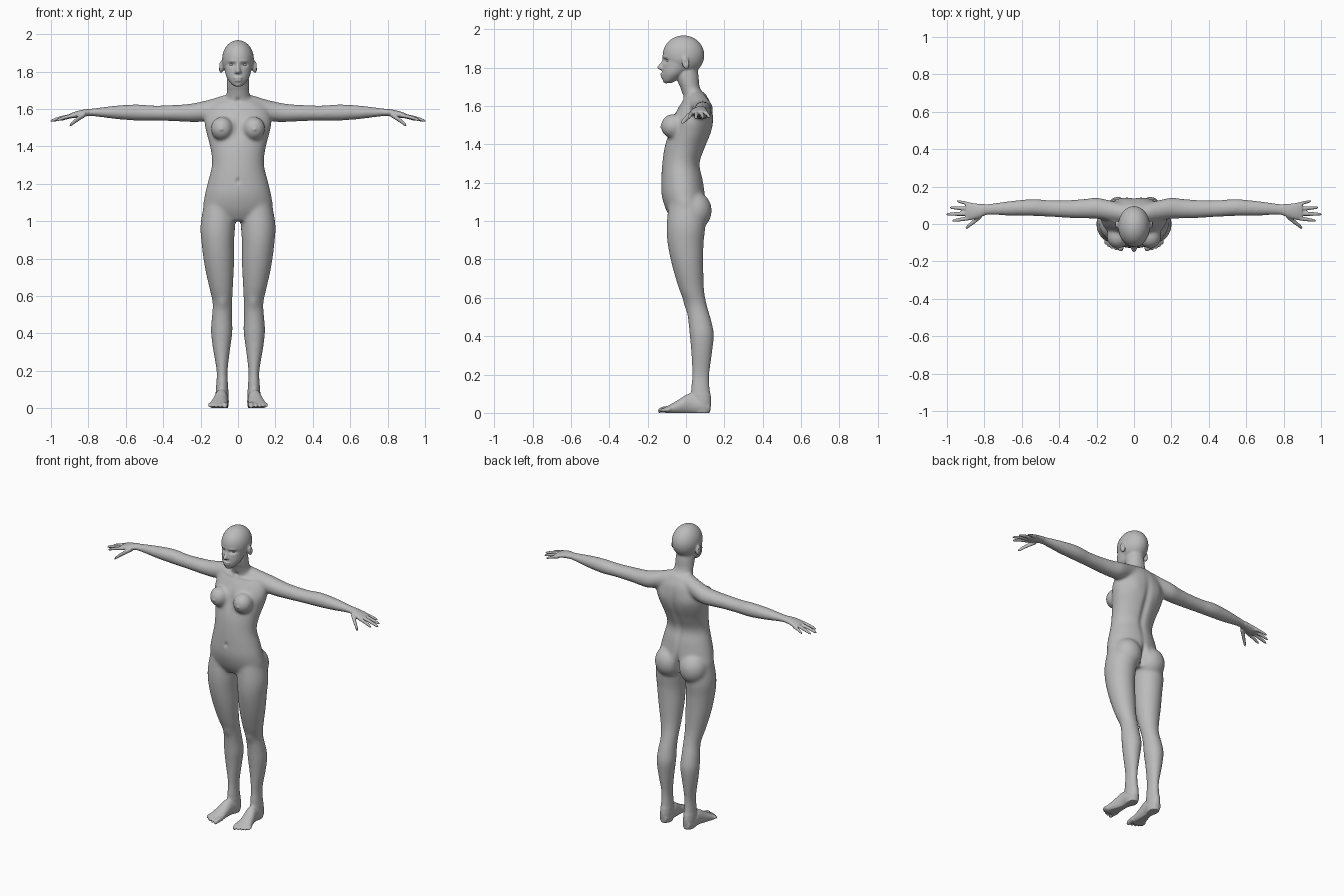
import bpy
import bmesh
import math
from mathutils import Matrix, Vector

SECTION_SIDES = 28
SUBSTEPS = 5
VOXEL = 0.0045

default_cube = bpy.data.objects.get("Cube")
if default_cube:
    bpy.data.objects.remove(default_cube, do_unlink=True)

clay = bpy.data.materials.new("clay_grey")
clay.use_nodes = True
clay.diffuse_color = (0.5, 0.5, 0.5, 1)
clay.node_tree.nodes["Principled BSDF"].inputs["Base Color"].default_value = clay.diffuse_color


def smooth_rows(rows):
    """Catmull-Rom interpolation through section rows."""
    result = []
    last = len(rows) - 1
    for i in range(last):
        before, start, end, after = (rows[max(i - 1, 0)], rows[i],
                                     rows[i + 1], rows[min(i + 2, last)])
        for step in range(SUBSTEPS):
            t = step / SUBSTEPS
            result.append([
                b + t * ((c - a) + t * ((2 * a - 5 * b + 4 * c - d)
                                        + t * (3 * b - a - 3 * c + d))) / 2
                for a, b, c, d in zip(before, start, end, after)])
    return result + [list(rows[-1])]


def loft(bm, axis, rows, side=1):
    """Skin of ellipses; each row is x, y, z and two radii across the axis."""
    across = [i for i in range(3) if i != "XYZ".index(axis)]
    rings = []
    for row in smooth_rows(rows):
        ring = []
        for k in range(SECTION_SIDES):
            angle = math.tau * k / SECTION_SIDES
            point = Vector(row[:3])
            point[across[0]] += row[3] * math.cos(angle)
            point[across[1]] += row[4] * math.sin(angle)
            point.x *= side
            ring.append(bm.verts.new(point))
        rings.append(ring)
    for low, high in zip(rings, rings[1:]):
        for k in range(SECTION_SIDES):
            n = (k + 1) % SECTION_SIDES
            bm.faces.new((low[k], low[n], high[n], high[k]))
    bm.faces.new(rings[0][::-1])
    bm.faces.new(rings[-1])


def ellipsoid(bm, centre, radii, side=1, tilt=0):
    x, y, z = centre
    matrix = (Matrix.Translation((x * side, y, z)) @ Matrix.Rotation(tilt, 4, "X")
              @ Matrix.Diagonal((*radii, 1)))
    bmesh.ops.create_uvsphere(bm, u_segments=28, v_segments=18, radius=1, matrix=matrix)


def digit(bm, axis, base, tip, radius, side, arch=0.004):
    """A finger or toe, slightly arched with a rounded end."""
    base, tip = Vector(base), Vector(tip)
    rows = []
    for t, thick in ((0, 1.05), (0.4, 1), (0.75, 0.88), (0.93, 0.7), (1, 0.3)):
        point = base.lerp(tip, t)
        point.z += arch * math.sin(math.pi * t)
        rows.append((*point, radius * thick, radius * thick))
    loft(bm, axis, rows, side)


def make_object(name, bm):
    mesh = bpy.data.meshes.new(name)
    bmesh.ops.recalc_face_normals(bm, faces=bm.faces)
    bm.to_mesh(mesh)
    bm.free()
    mesh.materials.append(clay)
    obj = bpy.data.objects.new(name, mesh)
    bpy.context.collection.objects.link(obj)
    return obj


body = bmesh.new()

# Torso and neck
loft(body, "Z", [
    (0, 0, 1.0, .11, .07), (0, 0, 1.06, .183, .105), (0, -.014, 1.14, .178, .114),
    (0, -.02, 1.22, .159, .109), (0, -.025, 1.3, .14, .099), (0, -.006, 1.38, .146, .107),
    (0, .02, 1.46, .166, .112), (0, .035, 1.53, .18, .108), (0, .05, 1.6, .16, .085),
    (0, .055, 1.64, .12, .062), (0, .055, 1.67, .07, .045)])
loft(body, "Z", [
    (0, .055, 1.6, .08, .065), (0, .042, 1.65, .067, .058), (0, .02, 1.7, .06, .052),
    (0, .006, 1.76, .058, .06), (0, 0, 1.82, .05, .055)])

# Cranium, jaw, nose and lips
ellipsoid(body, (0, -.013, 1.865), (.086, .11, .104))
loft(body, "Z", [
    (0, -.092, 1.721, .02, .018), (0, -.084, 1.735, .037, .037), (0, -.062, 1.77, .061, .064),
    (0, -.036, 1.82, .074, .086), (0, -.02, 1.87, .08, .1)])
loft(body, "Z", [
    (0, -.112, 1.85, .009, .01), (0, -.119, 1.825, .01, .014),
    (0, -.131, 1.802, .014, .02), (0, -.124, 1.789, .014, .014)])
ellipsoid(body, (0, -.121, 1.766), (.026, .014, .0065))
ellipsoid(body, (0, -.119, 1.752), (.022, .014, .007))
ellipsoid(body, (0, -.103, 1.732), (.02, .018, .014))

for side in (1, -1):
    # Ear, nostril, breast and buttock
    ellipsoid(body, (.09, -.002, 1.825), (.014, .019, .033), side, 0.2)
    ellipsoid(body, (.012, -.121, 1.797), (.009, .012, .008), side)
    ellipsoid(body, (.086, -.069, 1.495), (.06, .063, .064), side)
    ellipsoid(body, (.09, .045, 1.055), (.09, .09, .1), side)

    # Shoulder, arm and palm
    loft(body, "X", [
        (0, .05, 1.625, .05, .055), (.07, .06, 1.62, .052, .055), (.13, .072, 1.602, .055, .055),
        (.2, .084, 1.585, .057, .054), (.26, .082, 1.579, .053, .049),
        (.34, .08, 1.578, .049, .044), (.45, .083, 1.578, .045, .041),
        (.54, .088, 1.581, .046, .044), (.65, .084, 1.582, .041, .037),
        (.78, .078, 1.582, .031, .021), (.83, .07, 1.577, .038, .019),
        (.87, .068, 1.569, .046, .017), (.9, .07, 1.563, .045, .012)], side)

    # Fingers and thumb
    for y, z, tip, radius in ((.032, 1.566, (.973, .017, 1.538), .0105),
                              (.056, 1.566, (1.004, .052, 1.535), .011),
                              (.081, 1.564, (.986, .088, 1.537), .0105),
                              (.104, 1.562, (.948, .123, 1.54), .0095)):
        digit(body, "X", (.87, y, z), tip, radius, side)
    digit(body, "X", (.815, .045, 1.572), (.9, -.022, 1.511), .014, side)

    # Leg
    loft(body, "Z", [
        (.1, 0, 1.1, .08, .09), (.108, 0, .98, .093, .101), (.108, -.002, .88, .087, .094),
        (.1, .01, .76, .079, .081), (.09, .03, .64, .063, .065), (.083, .054, .56, .053, .056),
        (.086, .072, .48, .055, .061), (.087, .082, .41, .058, .064),
        (.088, .082, .32, .047, .056), (.085, .077, .2, .03, .046),
        (.085, .075, .13, .032, .05), (.085, .08, .06, .035, .052), (.084, .08, 0, .032, .045)],
        side)

    # Foot and toes
    loft(body, "Y", [
        (.085, .125, .03, .024, .028), (.085, .08, .035, .036, .045), (.089, .02, .047, .036, .054),
        (.098, -.04, .03, .043, .038), (.104, -.085, .018, .05, .024),
        (.104, -.108, .015, .046, .015)], side)
    for x, tip_y, radius in ((.069, -.146, .0165), (.094, -.142, .0115), (.115, -.134, .011),
                             (.133, -.123, .0105), (.149, -.109, .01)):
        digit(body, "Y", (x, -.08, .018), (x + .002, tip_y, .01), radius, side)

# Fuse all parts into one skin
blank = make_object("body", body)
fuse = blank.modifiers.new("fuse", "REMESH")
fuse.mode = "VOXEL"
fuse.voxel_size = VOXEL
bpy.context.view_layer.update()
skin = bpy.data.meshes.new_from_object(blank.evaluated_get(bpy.context.evaluated_depsgraph_get()))
bpy.data.objects.remove(blank, do_unlink=True)
body = bmesh.new()
body.from_mesh(skin)


def relax(verts, repeats):
    for _ in range(repeats):
        bmesh.ops.smooth_vert(body, verts=verts, factor=0.5, use_axis_x=True,
                              use_axis_y=True, use_axis_z=True)


# Broad areas are relaxed more than the face, hands and feet
relax(body.verts[:], 3)
relax([v for v in body.verts if .1 < v.co.z < 1.71 and abs(v.co.x) < .8], 40)
relax([v for v in body.verts if v.co.z > 1.845 or (v.co.z > 1.7 and v.co.y > .03)], 20)

# Soft hollows and swellings: centre, reach, push
strokes = [
    ((0, .13, 1.37), (.022, .1, .17), (0, -.014, 0)),       # spine
    ((0, .11, 1.05), (.016, .06, .065), (0, -.035, 0)),     # cleft
    ((0, -.13, 1.215), (.01, .03, .014), (0, .008, 0)),     # navel
    ((0, -.08, 1.5), (.018, .04, .06), (0, .008, 0)),       # breastbone
    ((0, -.02, 1.645), (.014, .02, .014), (0, .008, 0))]    # throat notch
for side in (1, -1):
    strokes += [
        ((side * .033, -.112, 1.836), (.02, .04, .011), (0, .014, 0)),         # eye socket
        ((side * .034, -.108, 1.856), (.022, .03, .007), (0, -.004, 0)),       # brow
        ((side * .106, -.002, 1.83), (.008, .009, .016), (side * -.008, 0, 0)),  # ear hollow
        ((side * .09, .14, 1.51), (.045, .05, .06), (0, .006, 0)),             # shoulder blade
        ((side * .083, 0, .565), (.028, .03, .035), (0, -.007, 0)),            # kneecap
        ((side * .088, -.02, 1.63), (.06, .04, .009), (0, -.006, 0)),          # collarbone
        ((side * .09, -.13, 1.49), (.008, .02, .008), (0, -.005, 0))]          # nipple
for vert in body.verts:
    shift = Vector()
    for centre, reach, push in strokes:
        d = sum(((p - c) / r) ** 2 for p, c, r in zip(vert.co, centre, reach))
        if d < 6:
            shift += Vector(push) * math.exp(-d)
    vert.co += shift
    vert.co.z = max(vert.co.z, 0)    # flat soles

# Eyes
eyes = bmesh.new()
for side in (1, -1):
    ellipsoid(eyes, (.033, -.088, 1.836), (.014, .013, .0105), side)

for obj in (make_object("body", body), make_object("eyes", eyes)):
    for polygon in obj.data.polygons:
        polygon.use_smooth = True
